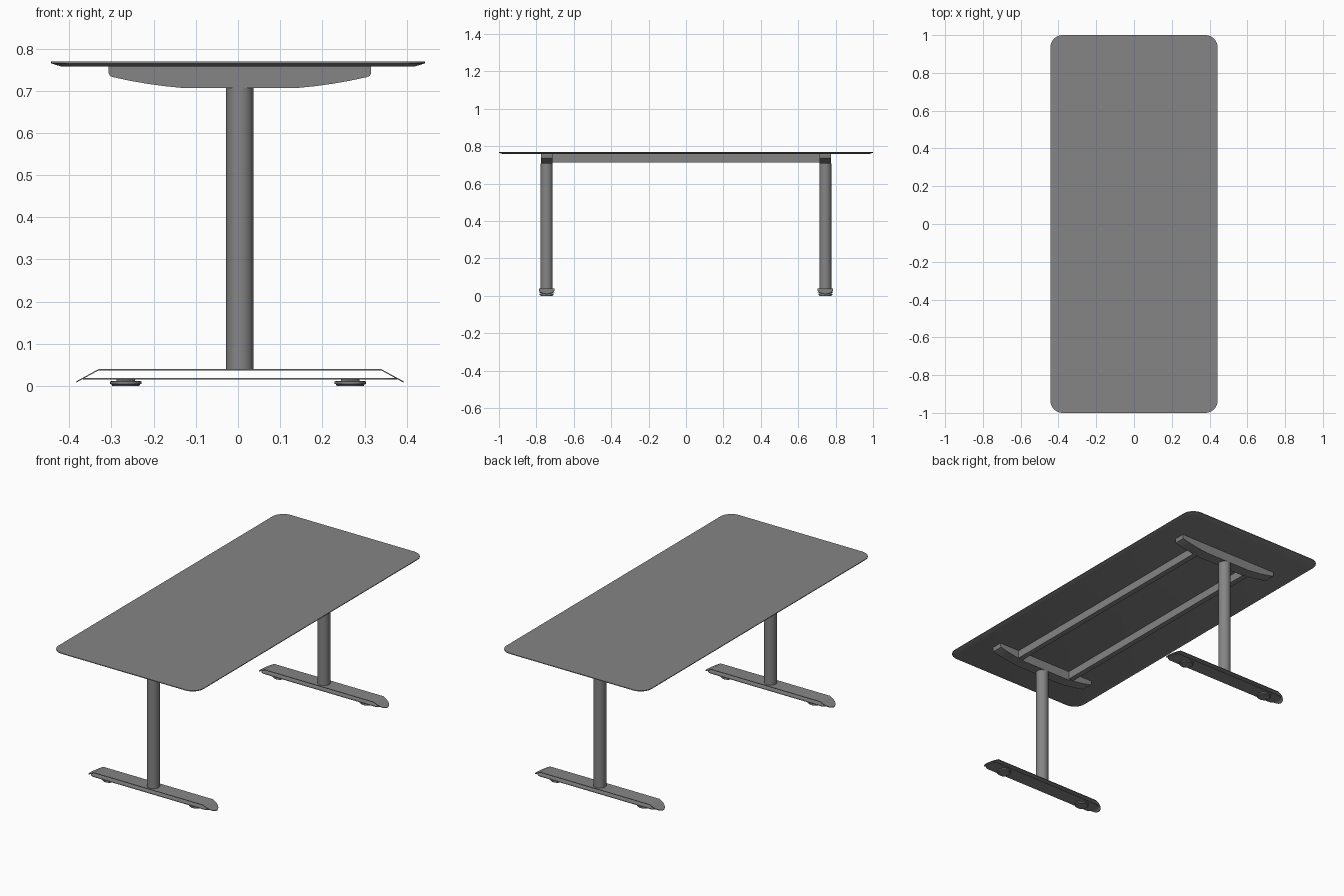
import bpy, bmesh, math

if "Cube" in bpy.data.objects:
    bpy.data.objects.remove(bpy.data.objects["Cube"])

LEG_X, LEG_Y = 0.0045, 0.745

# Dark grey for every part
grey = bpy.data.materials.new("dark_grey")
grey.diffuse_color = (0.235, 0.235, 0.235, 1)
grey.use_nodes = True
grey.node_tree.nodes["Principled BSDF"].inputs["Base Color"].default_value = grey.diffuse_color


def make(name, bm, smooth=True):
    me = bpy.data.meshes.new(name)
    bm.to_mesh(me)
    bm.free()
    me.materials.append(grey)
    ob = bpy.data.objects.new(name, me)
    bpy.context.collection.objects.link(ob)
    if smooth:
        bpy.context.view_layer.objects.active = ob
        ob.select_set(True)
        bpy.ops.object.shade_smooth_by_angle(angle=math.radians(30))
        ob.select_set(False)
    return ob


def loft(name, rings):
    """Closed solid skinned through equal-length vertex rings."""
    bm = bmesh.new()
    vs = [[bm.verts.new(p) for p in ring] for ring in rings]
    n = len(vs[0])
    for a, b in zip(vs, vs[1:]):
        for i in range(n):
            j = (i + 1) % n
            bm.faces.new((a[i], a[j], b[j], b[i]))
    bm.faces.new(vs[0][::-1])
    bm.faces.new(vs[-1])
    bmesh.ops.recalc_face_normals(bm, faces=bm.faces)
    return make(name, bm)


def rounded_rect(hx, hy, r, z, seg=10):
    pts = []
    for k, (sx, sy) in enumerate(((1, 1), (-1, 1), (-1, -1), (1, -1))):
        for i in range(seg + 1):
            a = math.pi / 2 * (k + i / seg)
            pts.append((sx * (hx - r) + r * math.cos(a), sy * (hy - r) + r * math.sin(a), z))
    return pts


def lathe(name, profile, x, y, seg=32):
    return loft(name, [[(x + r * math.cos(2 * math.pi * i / seg),
                         y + r * math.sin(2 * math.pi * i / seg), z) for i in range(seg)]
                       for r, z in profile])


def plate(name, y, half_len, round_len, half_w, height, thick=0.003):
    """Long thin plate with rounded ends, top height given along x."""
    xs = [half_len - round_len * (1 - math.sin(math.pi / 2 * i / 8)) for i in range(9)]
    xs = sorted({-x for x in xs} | set(xs) | {-0.335, 0.335})
    rings = []
    for x in xs:
        t = max(0, (abs(x) - (half_len - round_len)) / round_len)
        w = max(half_w * math.sqrt(max(0, 1 - t * t)), 0.004)
        z = height(x)
        rings.append([(LEG_X + x, y + a * w, z - b * thick)
                      for a, b in ((-1, 0), (1, 0), (1, 1), (-1, 1))])
    return loft(name, rings)


# Table top with chamfered underside
loft("table_top", [rounded_rect(0.421, 0.979, 0.045, 0.758),
                   rounded_rect(0.443, 1.0, 0.066, 0.765),
                   rounded_rect(0.443, 1.0, 0.066, 0.769)])

# Half profile of the curved support under the top
half = [(0.311, 0.758), (0.311, 0.741), (0.308, 0.735), (0.3, 0.732),
        (0.26, 0.7235), (0.22, 0.7165), (0.18, 0.711), (0.14, 0.707)]
outline = half + [(-x, z) for x, z in reversed(half)]

for side, s in (("front", -1), ("back", 1)):
    y = s * LEG_Y
    loft(side + "_support", [[(LEG_X + x, y + d, z) for x, z in outline] for d in (-0.031, 0.031)])
    lathe(side + "_column", [(0.0325, 0.039), (0.0325, 0.708)], LEG_X, y)
    # Foot: bent cover plate over a flat base plate, open at the sides
    plate(side + "_foot_cover", y, 0.388, 0.045, 0.042,
          lambda x: 0.04 - 0.029 * max(0, abs(x) - 0.335) / 0.053)
    plate(side + "_foot_base", y, 0.372, 0.035, 0.042, lambda x: 0.0185)
    # Levelling pads
    for tag, px in (("left", -0.266), ("right", 0.266)):
        lathe(f"{side}_{tag}_pad", [(0.032, 0), (0.034, 0.004), (0.037, 0.005), (0.037, 0.011),
                                    (0.022, 0.012), (0.022, 0.016)], px, y)

# Long rails between the supports
for tag, s in (("left", -1), ("right", 1)):
    x = LEG_X + s * 0.172
    loft(tag + "_rail", [[(x + a * 0.015, y, z) for a, z in
                          ((-1, 0.714), (1, 0.714), (1, 0.758), (-1, 0.758))]
                         for y in (-0.715, 0.715)])
